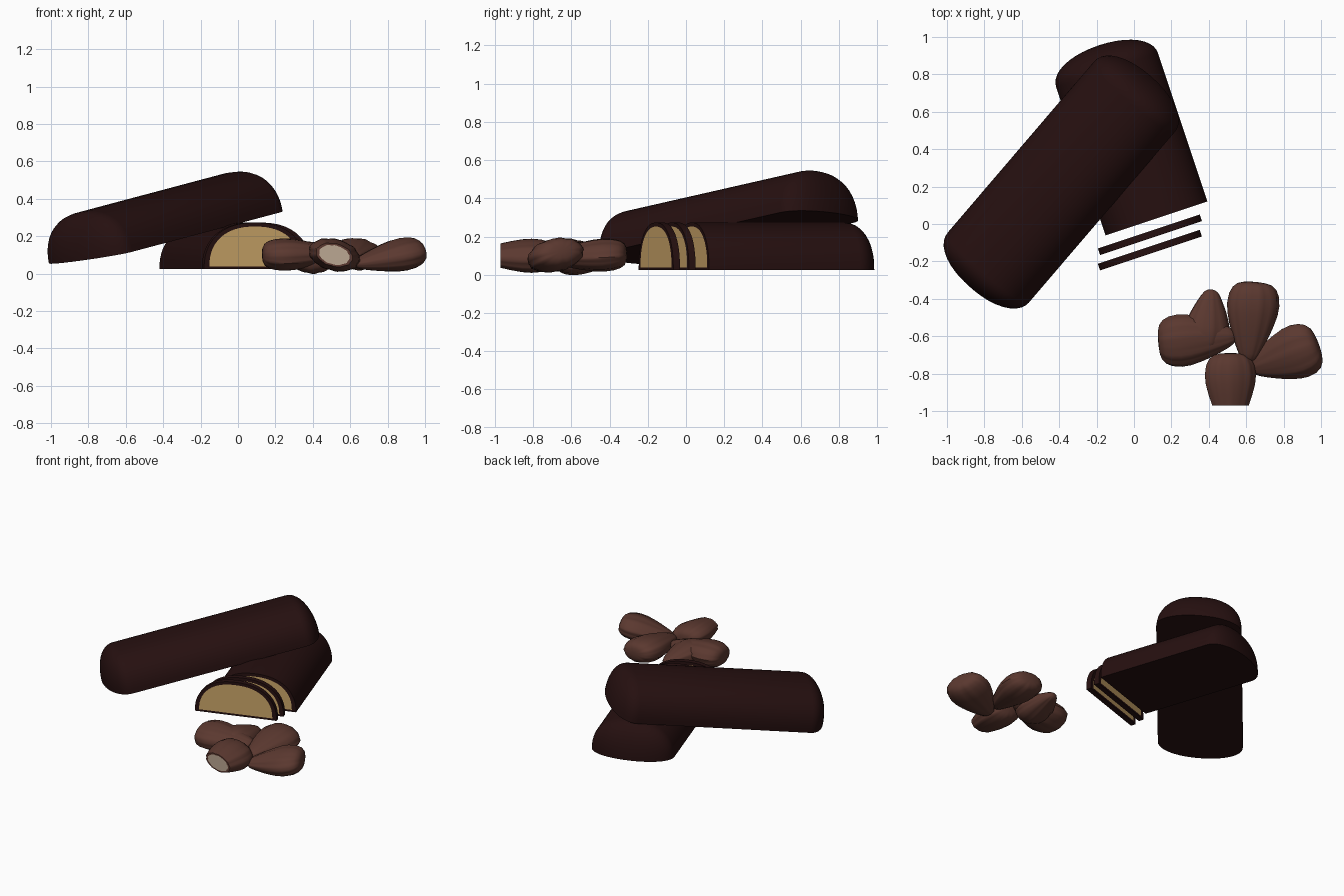
import bpy, bmesh, math
from mathutils import Vector, Matrix

if "Cube" in bpy.data.objects:
    bpy.data.objects.remove(bpy.data.objects["Cube"])


def material(name, rgb):
    m = bpy.data.materials.new(name)
    m.diffuse_color = (*rgb, 1)
    m.use_nodes = True
    m.node_tree.nodes["Principled BSDF"].inputs["Base Color"].default_value = m.diffuse_color
    return m


CHOC = material("dark chocolate", (0.019, 0.005, 0.005))
CREAM = material("marzipan", (0.60, 0.38, 0.14))
SKIN = material("almond skin", (0.105, 0.040, 0.029))
NUT = material("almond flesh", (0.50, 0.39, 0.29))


def loft(name, rings, mats, mat, start_inner=None, end_inner=None):
    """Skin closed rings; each end is a plain cap or a rim with an inner face."""
    bm = bmesh.new()
    vr = [[bm.verts.new(p) for p in r] for r in rings]
    n = len(vr[0])

    def bridge(a, b):
        for i in range(n):
            j = (i + 1) % n
            bm.faces.new((a[i], a[j], b[j], b[i]))

    for a, b in zip(vr, vr[1:]):
        bridge(a, b)
    for ring, inner in ((vr[0], start_inner), (vr[-1], end_inner)):
        if inner:
            iv = [bm.verts.new(p) for p in inner]
            bridge(ring, iv)
            bm.faces.new(iv).material_index = 1
        else:
            bm.faces.new(ring)
    bmesh.ops.recalc_face_normals(bm, faces=bm.faces[:])
    me = bpy.data.meshes.new(name)
    bm.to_mesh(me)
    bm.free()
    for m in mats:
        me.materials.append(m)
    ob = bpy.data.objects.new(name, me)
    bpy.context.collection.objects.link(ob)
    ob.matrix_world = mat
    bpy.ops.object.select_all(action='DESELECT')
    ob.select_set(True)
    bpy.context.view_layer.objects.active = ob
    bpy.ops.object.shade_smooth_by_angle(angle=math.radians(40))
    return ob


# Bars: arched section swept along local x, rounded or sliced at the ends
HW, H, CAP = 0.287, 0.248, 0.14


def section(x, hw, h, z0=0.0, n=32, p=2.3):
    pts = []
    for i in range(n + 1):
        t = math.pi * i / n
        c, s = math.cos(t), max(math.sin(t), 0)
        pts.append(Vector((x, hw * math.copysign(abs(c) ** (2 / p), c),
                           z0 + h * s ** (2 / p))))
    return pts


def bar(name, length, mat, round_start, round_end):
    steps = [math.sin(math.pi / 2 * i / 10) for i in range(1, 10)] + [0.9995]
    cap = [(CAP * t, (1 - t ** 2.1) ** (1 / 2.1)) for t in steps]
    rings = [section(0, HW, H), section(length, HW, H)]
    if round_end:
        rings += [section(length + d, HW * k, H * k) for d, k in cap]
    if round_start:
        rings = [section(-d, HW * k, H * k) for d, k in reversed(cap)] + rings
    inner = lambda x: section(x, HW - 0.03, H - 0.035, 0.014)
    return loft(name, rings, [CHOC, CREAM], mat,
                None if round_start else inner(0),
                None if round_end else inner(length))


turn = Matrix.Rotation(math.radians(108.4), 4, 'Z')
bar("cut_bar", 0.835, Matrix.Translation((0.12, 0.03, 0.025)) @ turn, False, True)
for i, y in enumerate((-0.075, -0.157)):
    bar(f"slice_{i + 1}", 0.037, Matrix.Translation((0.091, y, 0.025)) @ turn, False, False)

# Whole bar leaning on the cut one
X = Vector((0.65, 0.76, 0.173)).normalized()
Z = X.cross(Vector((-0.76, 0.65, -0.10))).normalized()
Y = Z.cross(X)
lean = Matrix((X, Y, Z)).transposed().to_4x4()
lean.translation = Vector((-0.386, 0.225, 0.194)) - X * 0.61
bar("whole_bar", 1.22, lean, True, True)

# Almonds: blunt broad end, narrow tip, shallow lengthwise grooves
PROFILE = [(0, .02), (.008, .06), (.03, .092), (.08, .116), (.16, .132), (.28, .139),
           (.4, .134), (.54, .118), (.67, .099), (.8, .076), (.9, .056), (.96, .04),
           (.99, .022), (1, .006)]


def almond(name, broad, tip, roll, width=1.0, cut=1.0):
    broad, tip = Vector(broad), Vector(tip)
    length = (tip - broad).length

    def ring(t, r):
        pts = []
        for i in range(48):
            a = 2 * math.pi * i / 48
            g = 1 + 0.018 * math.cos(9 * a + roll) + 0.015 * math.cos(14 * a + 2 * t)
            pts.append(Vector((t * length, r * g * width * math.cos(a),
                               r * g * 0.61 * math.sin(a))))
        return pts

    prof = [p for p in PROFILE if p[0] <= cut]
    rings = [ring(*p) for p in prof]
    inner = ring(prof[-1][0], prof[-1][1] - 0.016) if cut < 1 else None
    x = (tip - broad).normalized()
    y = Vector((0, 0, 1)).cross(x).normalized()
    m = Matrix((x, y, x.cross(y))).transposed().to_4x4()
    m = m @ Matrix.Rotation(math.radians(roll), 4, 'X')
    m.translation = broad
    return loft(name, rings, [SKIN, NUT], m, None, inner)


almond("almond_left", (0.13, -0.635, 0.10), (0.545, -0.60, 0.105), 6)
almond("almond_back", (0.645, -0.31, 0.11), (0.61, -0.735, 0.09), -6)
almond("almond_right", (0.985, -0.645, 0.125), (0.62, -0.77, 0.05), -8, 1.05)
almond("almond_behind", (0.375, -0.68, 0.085), (0.415, -0.35, 0.09), 10, 0.9)
almond("almond_cut", (0.515, -0.69, 0.10), (0.515, -1.11, 0.10), -14, 1.0, 0.68)
